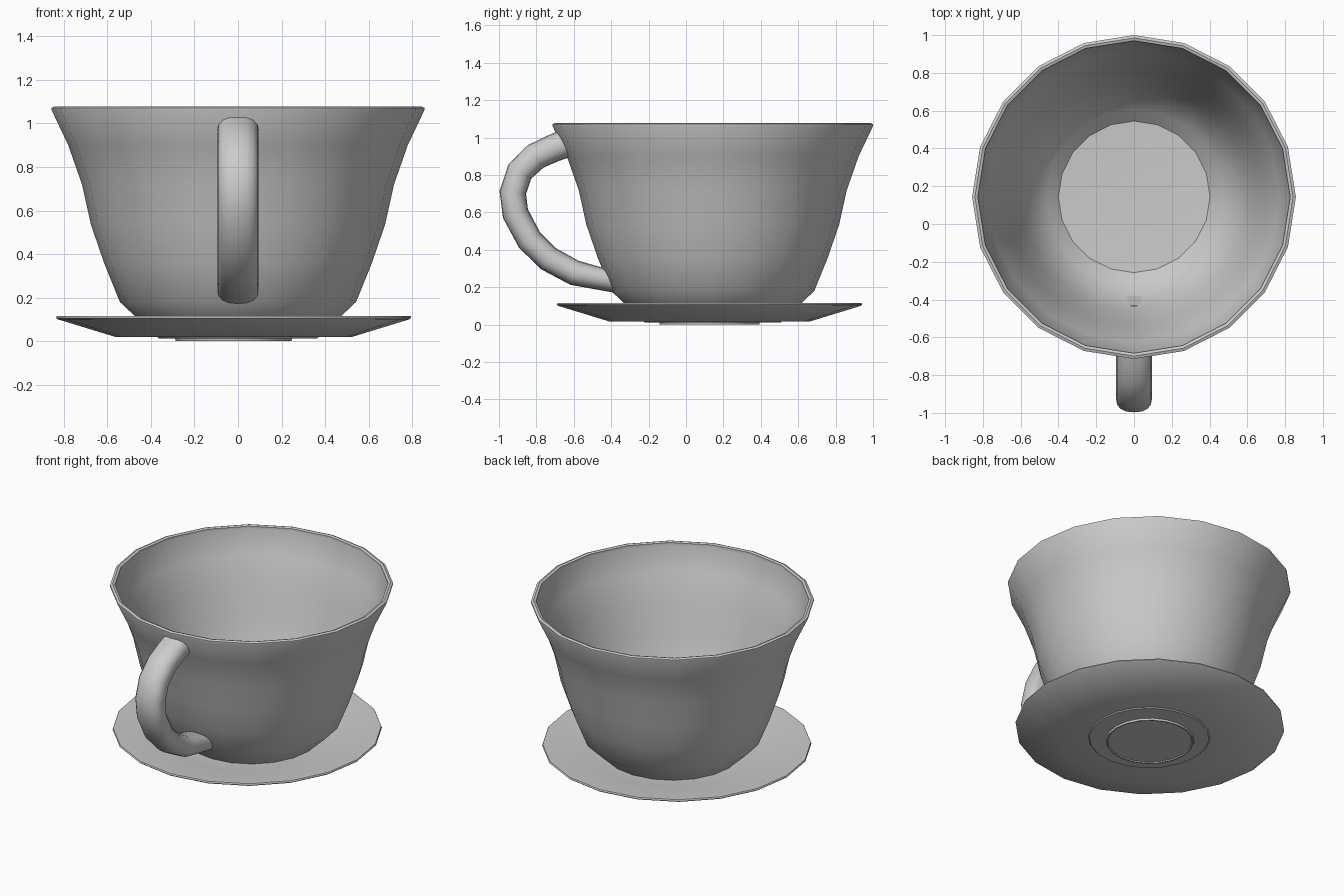
import bpy, bmesh
from math import sin, cos, pi, radians, copysign
from mathutils import Vector

if "Cube" in bpy.data.objects:
    bpy.data.objects.remove(bpy.data.objects["Cube"])


def finish(name, bm):
    bmesh.ops.recalc_face_normals(bm, faces=bm.faces[:])
    me = bpy.data.meshes.new(name)
    bm.to_mesh(me)
    bm.free()
    ob = bpy.data.objects.new(name, me)
    bpy.context.collection.objects.link(ob)
    bpy.ops.object.select_all(action='DESELECT')
    ob.select_set(True)
    bpy.context.view_layer.objects.active = ob
    bpy.ops.object.shade_smooth_by_angle(angle=radians(40))
    return ob


def skin(name, rings):
    """Bridge equal-length rings of points and cap both ends."""
    bm = bmesh.new()
    vs = [[bm.verts.new(p) for p in r] for r in rings]
    n = len(vs[0])
    for a, b in zip(vs, vs[1:]):
        for i in range(n):
            j = (i + 1) % n
            bm.faces.new((a[i], a[j], b[j], b[i]))
    bm.faces.new(vs[0])
    bm.faces.new(vs[-1])
    return finish(name, bm)


def lathe(name, profile, cx, cy, n=20):
    return skin(name, [[(cx + r * cos(2 * pi * i / n), cy + r * sin(2 * pi * i / n), z)
                        for i in range(n)] for r, z in profile])


# cup: thin outer and inner wall with a thicker rounded lip, sharp-edged floor
wall = [(0.363, 0.012), (0.474, 0.115), (0.543, 0.18), (0.614, 0.355), (0.676, 0.535),
        (0.717, 0.72), (0.78, 0.90)]
lip = [(0.857, 1.062), (0.857, 1.072), (0.842, 1.078), (0.827, 1.073), (0.828, 1.055)]
inside = [(r - 0.010, z + 0.006) for r, z in reversed(wall)]
lathe("cup", wall + lip + inside, 0, 0.143)

# saucer: shallow recessed foot, sloping underside, thin rim, shallow dish
lathe("saucer", [
    (0.254, 0.006), (0.258, 0.0), (0.266, 0.0), (0.270, 0.018), (0.54, 0.018),
    (0.808, 0.100), (0.816, 0.107), (0.812, 0.116), (0.79, 0.116),
    (0.53, 0.072), (0.40, 0.062)], -0.02, 0.126)

# handle: flattened rounded section swept along a C-shaped path in the yz plane
path = [(-0.652, 0.965), (-0.71, 0.943), (-0.803, 0.90), (-0.888, 0.82), (-0.926, 0.706),
        (-0.912, 0.594), (-0.837, 0.453), (-0.735, 0.352), (-0.596, 0.277),
        (-0.404, 0.235)]
pts = [Vector((0, y, z)) for y, z in path]
rings = []
for k, p in enumerate(pts):
    t = (pts[min(k + 1, len(pts) - 1)] - pts[max(k - 1, 0)]).normalized()
    nrm = Vector((1, 0, 0)).cross(t)
    half = 0.075 - 0.008 * k / (len(pts) - 1)
    ring = []
    for i in range(16):
        a = 2 * pi * i / 16
        c, s = cos(a), sin(a)
        u = copysign(abs(c) ** 0.85, c) * 0.095
        v = copysign(abs(s) ** 0.85, s) * half
        q = p + Vector((u, 0, 0)) + nrm * v
        if k in (0, len(pts) - 1):      # end caps lie along the cup wall
            q.y = p.y - 0.42 * (q.z - p.z)
        ring.append(q)
    rings.append(ring)
skin("handle", rings)
